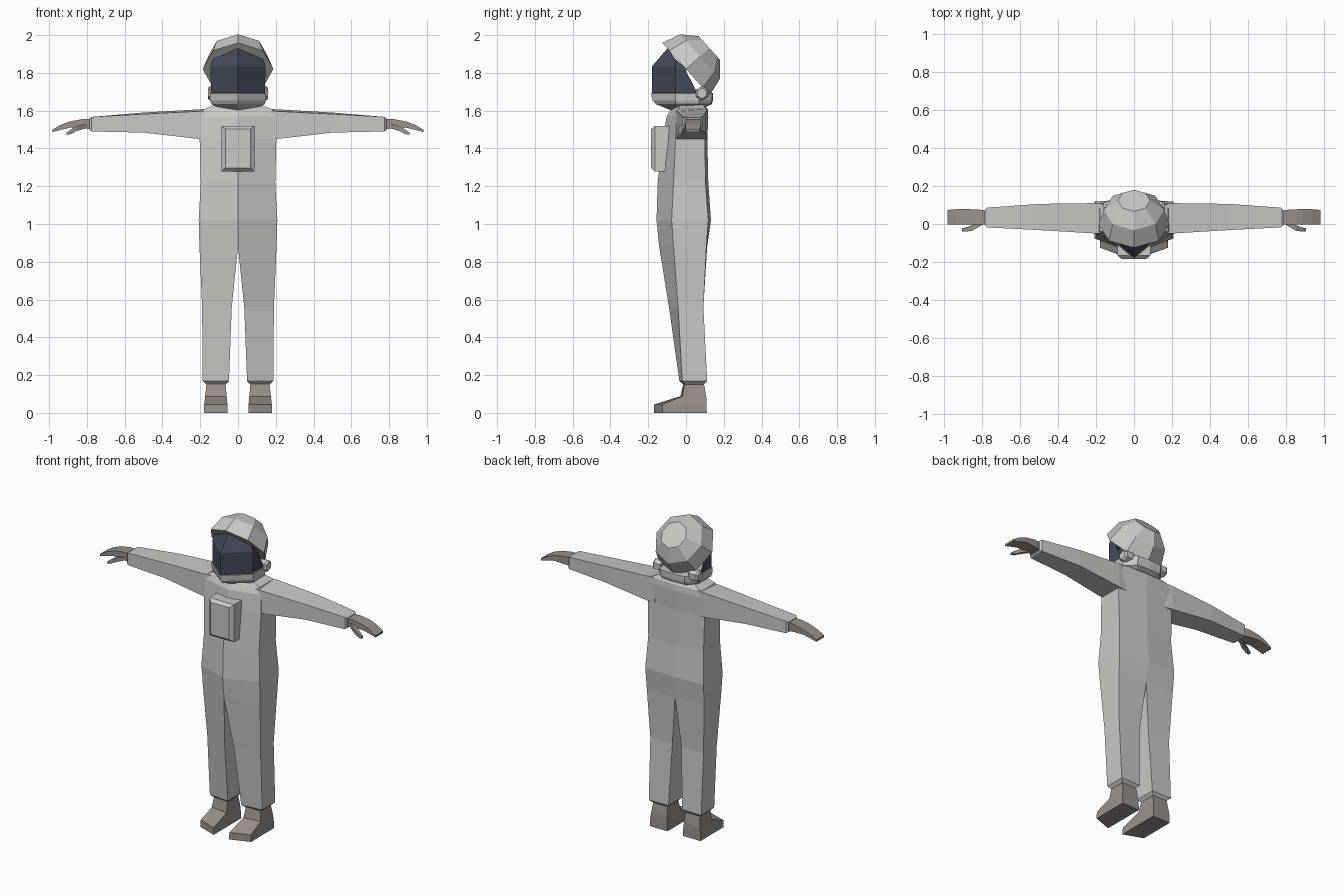
import bpy, bmesh, math
from mathutils import Vector


def material(name, rgb):
    m = bpy.data.materials.new(name)
    m.diffuse_color = (*rgb, 1)
    return m


SUIT = material("suit grey", (0.58, 0.58, 0.56))
GLOVE = material("boot brown grey", (0.32, 0.285, 0.265))
VISOR = material("visor dark blue", (0.06, 0.068, 0.10))


def loft(name, rings, mat, mirror=False, caps=True, closed=True):
    """Skin rings of equal point count; optionally mirror in x."""
    bm = bmesh.new()
    vs = [[bm.verts.new(p) for p in r] for r in rings]
    n = len(vs[0])
    for a, b in zip(vs, vs[1:]):
        for i in range(n if closed else n - 1):
            j = (i + 1) % n
            bm.faces.new((a[i], a[j], b[j], b[i]))
    if caps:
        bm.faces.new(vs[0])
        bm.faces.new(vs[-1])
    # drop inner walls lying on the mirror plane
    if mirror:
        inner = [f for f in bm.faces if all(abs(v.co.x) < 1e-5 for v in f.verts)]
        bmesh.ops.delete(bm, geom=inner, context='FACES')
    bmesh.ops.recalc_face_normals(bm, faces=bm.faces)
    me = bpy.data.meshes.new(name)
    bm.to_mesh(me)
    bm.free()
    me.materials.append(mat)
    ob = bpy.data.objects.new(name, me)
    bpy.context.collection.objects.link(ob)
    if mirror:
        ob.modifiers.new("mirror", 'MIRROR').use_clip = True
    return ob


def rect_x(x, y0, y1, z0, z1, drop=0):
    """Rectangle across the arm; drop lowers the front edge."""
    return [(x, y0, z0), (x, y1, z0), (x, y1, z1), (x, y0, z1 - drop)]


# Torso and legs: z, inner x, outer x, front inner/outer y, back outer/inner y
body = [
    (0.150, 0.065, 0.168, -0.012, -0.005, 0.095, 0.095),
    (0.168, 0.048, 0.187, -0.035, -0.020, 0.112, 0.110),
    (0.560, 0.033, 0.190, -0.090, -0.042, 0.092, 0.092),
    (0.880, 0.000, 0.204, -0.142, -0.066, 0.108, 0.112),
    (1.020, 0.000, 0.208, -0.156, -0.076, 0.118, 0.132),
    (1.220, 0.000, 0.197, -0.150, -0.066, 0.103, 0.118),
    (1.450, 0.000, 0.203, -0.122, -0.055, 0.100, 0.113),
    (1.570, 0.000, 0.200, -0.102, -0.050, 0.108, 0.118),
    (1.608, 0.000, 0.180, -0.078, -0.040, 0.105, 0.115),
    (1.640, 0.000, 0.100, -0.055, -0.030, 0.085, 0.090),
]
loft("suit_body", [[(xi, fi, z), (xo, fo, z), (xo, bo, z), (xi, bi, z)]
                   for z, xi, xo, fi, fo, bo, bi in body], SUIT, True)

# Sleeves with a small turned-in cuff
loft("sleeve", [rect_x(0.15, -0.050, 0.105, 1.448, 1.610, 0.01),
                rect_x(0.203, -0.050, 0.110, 1.450, 1.607, 0.01),
                rect_x(0.50, -0.032, 0.106, 1.484, 1.590, 0.008),
                rect_x(0.775, -0.018, 0.086, 1.490, 1.567),
                rect_x(0.785, -0.008, 0.076, 1.497, 1.560)], SUIT, True)

# Gloves
loft("glove", [rect_x(0.770, -0.002, 0.070, 1.500, 1.556),
               rect_x(0.820, -0.002, 0.076, 1.507, 1.556),
               rect_x(0.890, -0.002, 0.079, 1.510, 1.543),
               rect_x(0.940, -0.002, 0.078, 1.498, 1.524),
               rect_x(0.983, -0.002, 0.074, 1.486, 1.499)], GLOVE, True)
loft("thumb", [rect_x(0.800, -0.004, 0.025, 1.508, 1.532),
               rect_x(0.855, -0.036, -0.006, 1.492, 1.518),
               rect_x(0.885, -0.040, -0.018, 1.476, 1.500),
               rect_x(0.908, -0.040, -0.022, 1.472, 1.483)], GLOVE, True)


# Boots: foot with an angled toe, then the ankle
def boot_ring(z_toe, z_heel, toe_in, toe_out, heel, x0, x1):
    return [(x0, toe_in, z_toe), (x1, toe_out, z_toe),
            (x1, heel, z_heel), (x0, heel, z_heel)]


loft("boot", [boot_ring(0, 0, -0.170, -0.125, 0.110, 0.055, 0.180),
              boot_ring(0.045, 0.045, -0.168, -0.125, 0.109, 0.056, 0.179),
              boot_ring(0.088, 0.088, -0.030, -0.018, 0.107, 0.060, 0.174),
              boot_ring(0.160, 0.160, -0.012, -0.006, 0.094, 0.066, 0.166)], GLOVE, True)

# Chest pack with bevelled front
pack = [(-0.085, 0.088, 1.278, 1.520), (-0.165, 0.088, 1.278, 1.520),
        (-0.184, 0.066, 1.296, 1.502)]
loft("chest_pack", [[(-w, y, a), (w, y, a), (w, y, b), (-w, y, b)]
                    for y, w, a, b in pack], SUIT)

# Helmet dome: eight-sided hemisphere tilted up and back, with a rim
C = Vector((0, 0, 1.82))
tilt = math.radians(42)
pole = Vector((0, math.cos(tilt), math.sin(tilt)))
up = Vector((0, -math.sin(tilt), math.cos(tilt)))
side = Vector((1, 0, 0))


def dome_ring(angle, r=0.187):
    a = math.radians(angle)
    return [C + pole * r * math.cos(a) + r * math.sin(a) *
            (side * math.sin(k * math.pi / 4) + up * math.cos(k * math.pi / 4))
            for k in range(8)]


loft("helmet_dome", [dome_ring(90, 0.150), dome_ring(90), dome_ring(58),
                     dome_ring(27)], SUIT)


# Plan outline shared by visor and jaw: centre front to centre back
def plan(z, s=1.0, front=-0.180, zc=None):
    zc = z if zc is None else zc
    return [(0, front, zc), (0.145 * s, -0.055 * s, z), (0.143 * s, 0.070, z),
            (0.085 * s, 0.135 * s, z), (0, 0.140 * s, z)]


# Visor: upright faces with a brow sloping back under the dome
loft("visor", [[(0, -0.180, 1.675), (0.143, -0.055, 1.675), (0.142, 0.070, 1.675)],
               [(0, -0.180, 1.835), (0.145, -0.055, 1.835), (0.142, 0.000, 1.810)],
               [(0, -0.098, 1.930), (0.132, -0.055, 1.872), (0.140, 0.000, 1.825)]],
     VISOR, True, caps=False, closed=False)

# Jaw ring below the visor
loft("helmet_jaw", [plan(1.622, 0.80, -0.080, 1.602), plan(1.634, 0.97, -0.158),
                    plan(1.655, 1.02, -0.178), plan(1.692, 1.03, -0.185),
                    plan(1.694, 0.97, -0.172)], SUIT, True)

# Ear knobs
loft("ear_knob", [[(x, 0.085 + r * math.cos(k * math.pi / 3 + 0.5),
                    1.692 + r * math.sin(k * math.pi / 3 + 0.5)) for k in range(6)]
                  for x, r in ((0.10, 0.038), (0.148, 0.038), (0.160, 0.028))], SUIT, True)
